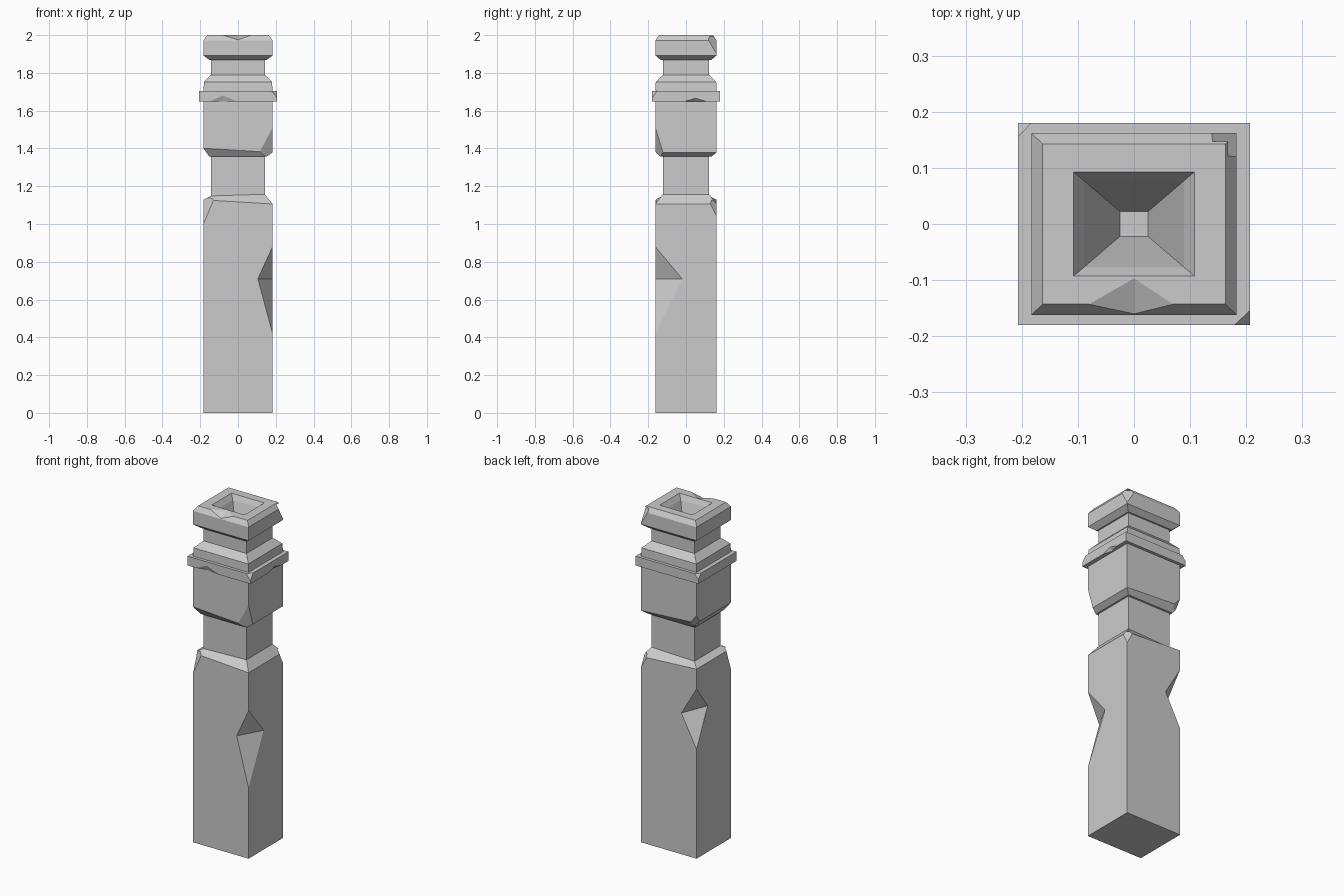
import bpy, bmesh
from mathutils import Vector

if "Cube" in bpy.data.objects:
    bpy.data.objects.remove(bpy.data.objects["Cube"])

# Stacked rectangular rings: half x, half y, height, height slope along x
RINGS = [
    (.183, .162, 0, 0), (.183, .162, 1.117, -.06),        # shaft
    (.142, .123, 1.153, .03), (.142, .123, 1.357, 0),     # lower neck
    (.152, .135, 1.357, 0), (.183, .162, 1.39, -.06),     # upper block
    (.183, .162, 1.648, 0),
    (.207, .18, 1.648, 0), (.207, .18, 1.703, 0),         # band
    (.183, .162, 1.703, 0), (.180, .160, 1.752, 0),       # collar
    (.142, .123, 1.79, 0), (.142, .123, 1.867, 0),        # upper neck
    (.150, .132, 1.867, 0), (.183, .162, 1.892, 0),       # cap
    (.183, .162, 1.972, 0), (.163, .143, 2.0, 0),
    (.108, .093, 2.0, 0), (.089, .077, 1.97, 0),          # funnel in the top
    (.025, .022, 1.80, 0),
]
CORNERS = ((-1, -1), (1, -1), (1, 1), (-1, 1))


def make_object(name, bm):
    bmesh.ops.recalc_face_normals(bm, faces=bm.faces)
    mesh = bpy.data.meshes.new(name)
    bm.to_mesh(mesh)
    bm.free()
    ob = bpy.data.objects.new(name, mesh)
    bpy.context.collection.objects.link(ob)
    return ob


def build_pillar():
    bm = bmesh.new()
    loops = [[bm.verts.new((sx * hx, sy * hy, z + slope * sx * hx)) for sx, sy in CORNERS]
             for hx, hy, z, slope in RINGS]
    bm.faces.new(loops[0][::-1])
    bm.faces.new(loops[-1])
    for a, b in zip(loops, loops[1:]):
        for i in range(4):
            j = (i + 1) % 4
            bm.faces.new((a[i], a[j], b[j], b[i]))
    return make_object("stone_pillar", bm)


def tetra(bm, pts, on_plane):
    """Cutter enlarged about the centre of its first points, keeping the cut planes."""
    pts = [Vector(p) for p in pts]
    mid = sum(pts[:on_plane], Vector()) / on_plane
    verts = [bm.verts.new(mid + (p - mid) * 1.3) for p in pts]
    for tri in ((0, 1, 2), (0, 1, 3), (0, 2, 3), (1, 2, 3)):
        bm.faces.new([verts[i] for i in tri])


def chip(bm, sx, sy, hx, hy, z, dx, dy, dz):
    """Knock off a corner at height z by dx, dy and dz along its edges."""
    x, y = sx * hx, sy * hy
    tetra(bm, [(x, y, z + dz), (x - sx * dx, y, z), (x, y - sy * dy, z), (x, y, z)], 3)


pillar = build_pillar()
bm = bmesh.new()

# Edge notches: two points on the faces, then two on the edge
tetra(bm, [(.105, -.162, .71), (.183, -.02, .71), (.183, -.162, .42), (.183, -.162, .88)], 2)
tetra(bm, [(-.083, .162, .84), (-.183, .058, .87), (-.183, .162, .65), (-.183, .162, 1.01)], 2)
tetra(bm, [(-.08, -.18, 1.68), (-.08, -.166, 1.648), (-.15, -.18, 1.648), (0, -.18, 1.648)], 2)
tetra(bm, [(.207, .05, 1.666), (.19, .05, 1.648), (.207, -.01, 1.648), (.207, .11, 1.648)], 2)
tetra(bm, [(0, -.097, 2), (0, -.162, 1.974), (-.08, -.143, 2), (.07, -.143, 2)], 2)

# Corner chips on shaft, upper block, band and cap
chip(bm, -1, -1, .183, .162, 1.125, .053, .042, -.125)
chip(bm, 1, 1, .183, .162, 1.12, .043, .04, -.08)
chip(bm, 1, -1, .183, .162, 1.372, .073, .042, .138)
chip(bm, -1, 1, .183, .162, 1.385, .05, .04, .06)
chip(bm, 1, -1, .207, .18, 1.703, .028, .026, -.035)
chip(bm, -1, 1, .207, .18, 1.703, .024, .025, -.03)
chip(bm, 1, 1, .183, .162, 1.985, .053, .05, -.085)

cutter = make_object("chip_cutter", bm)
cutter.hide_render = True

mod = pillar.modifiers.new("chips", 'BOOLEAN')
mod.operation = 'DIFFERENCE'
mod.solver = 'EXACT'
mod.object = cutter
bpy.context.view_layer.objects.active = pillar
bpy.ops.object.modifier_apply(modifier=mod.name)
bpy.data.objects.remove(cutter, do_unlink=True)
